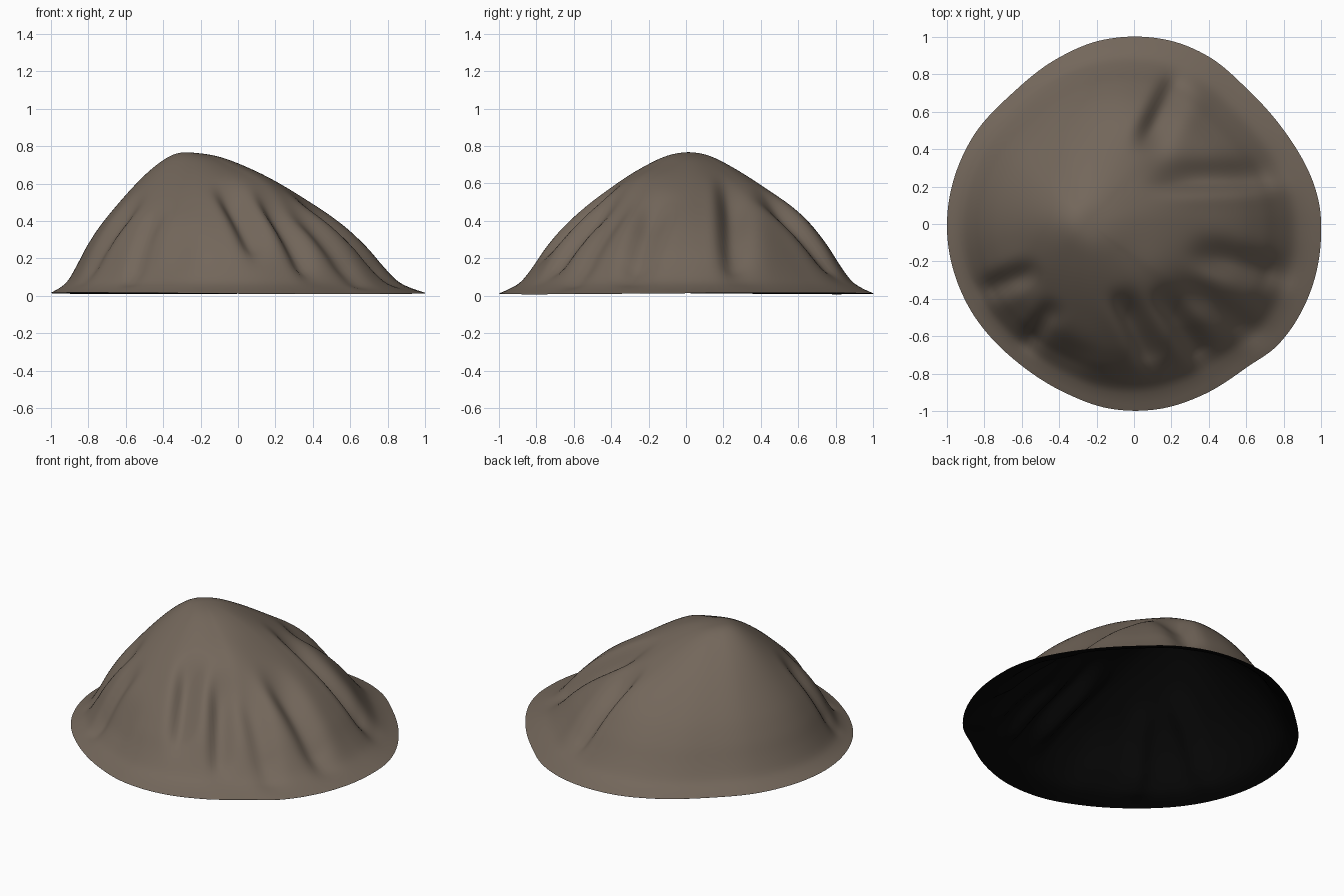
import bpy, bmesh, math
from mathutils import Vector

cube = bpy.data.objects.get("Cube")
if cube:
    bpy.data.objects.remove(cube, do_unlink=True)

SEGMENTS, RINGS = 192, 56
PEAK = Vector((-0.25, 0.01))
HEIGHT, BASE = 0.745, 0.014

# Slope from peak (0) to rim (1), and rim radius by angle in degrees
SLOPE = [(0, 1), (.1, .985), (.2, .93), (.35, .81), (.5, .66), (.65, .48),
         (.75, .325), (.82, .19), (.88, .088), (.93, .042), (1, 0)]
RIM = [(-20, 1.01), (0, 1), (32, .945), (50, .942), (66, .98), (80, 1), (100, .998),
       (115, .975), (133, .955), (152, .98), (180, 1), (205, .99), (230, .967), (248, .975),
       (262, .995), (278, .998), (292, .985), (308, .975), (320, 1.005), (340, 1.01), (360, 1)]

# Cloth folds: start, end, depth, width on the left and right of the crease
FOLDS = [((.06, .42), (.23, .78), .080, .08, .12),
         ((.14, .23), (.74, .24), .085, .13, .07),
         ((.34, -.15), (.82, -.29), .070, .12, .09),
         ((.26, -.32), (.68, -.62), .055, .10, .09),
         ((.14, -.38), (.36, -.72), .075, .11, .07),
         ((-.08, -.39), (.09, -.74), .075, .11, .07),
         ((-.43, -.43), (-.58, -.66), .050, .08, .07),
         ((-.53, -.25), (-.81, -.36), .055, .08, .08),
         ((-.58, -.60), (-.26, -.74), .025, .10, .10)]

# Broad swellings: centre, height, radius
LUMPS = [((-.42, .03), .018, .17), ((.12, -.27), .025, .16), ((-.02, .62), .025, .18),
         ((-.50, .34), .010, .20)]


def smooth_curve(points, x):
    """Hermite curve through the given points."""
    n = len(points)
    i = max(k for k in range(n - 1) if points[k][0] <= x or k == 0)

    def slope(k):
        a, b = points[max(k - 1, 0)], points[min(k + 1, n - 1)]
        return (b[1] - a[1]) / (b[0] - a[0])

    (x0, y0), (x1, y1) = points[i], points[i + 1]
    w = x1 - x0
    u = (x - x0) / w
    m0 = 0 if x0 == 0 else slope(i)
    return (y0 * (1 + 2 * u) * (1 - u) ** 2 + m0 * w * u * (1 - u) ** 2
            + y1 * u * u * (3 - 2 * u) + slope(i + 1) * w * u * u * (u - 1))


def cloth_offset(p):
    """Swellings, and creases with a soft raised lip on each side."""
    total = 0
    for centre, height, radius in LUMPS:
        total += height * math.exp(-(p - Vector(centre)).length_squared / radius ** 2)
    for start, end, depth, left, right in FOLDS:
        a, d = Vector(start), Vector(end) - Vector(start)
        along = (p - a).dot(d) / d.length_squared
        across = (d.x * (p.y - a.y) - d.y * (p.x - a.x)) / d.length
        q = (across / (left if across > 0 else right)) ** 2
        reach = math.exp(-(2 * along - 1.05) ** 4)
        total -= depth * reach * (1 - 0.7 * q) * math.exp(-q)
    return total


def make_material(name, color):
    material = bpy.data.materials.new(name)
    material.use_nodes = True
    material.diffuse_color = color
    shader = material.node_tree.nodes["Principled BSDF"]
    shader.inputs["Base Color"].default_value = color
    shader.inputs["Roughness"].default_value = 0.9
    return material


# Draped mound: rings growing from the off-centre peak to the rim, open below
bm = bmesh.new()
top = bm.verts.new((PEAK.x, PEAK.y, BASE + HEIGHT + cloth_offset(PEAK)))
rings = []
for r in range(1, RINGS + 1):
    t = r / RINGS
    ring = []
    for s in range(SEGMENTS):
        angle = math.tau * s / SEGMENTS
        radius = smooth_curve(RIM, math.degrees(angle))
        rim = Vector((math.cos(angle), math.sin(angle))) * radius
        p = PEAK.lerp(rim, t)
        fade = min(1, (1 - t) / 0.2)
        z = BASE + HEIGHT * smooth_curve(SLOPE, t) + cloth_offset(p) * fade
        z += 0.004 * t ** 8 * math.sin(2 * angle + 0.4)
        ring.append(bm.verts.new((p.x, p.y, max(z, 0.008))))
    rings.append(ring)

for s in range(SEGMENTS):
    n = (s + 1) % SEGMENTS
    bm.faces.new((top, rings[0][s], rings[0][n]))
    for inner, outer in zip(rings, rings[1:]):
        bm.faces.new((inner[s], outer[s], outer[n], inner[n]))

mesh = bpy.data.meshes.new("draped_mound")
bm.to_mesh(mesh)
bm.free()
mound = bpy.data.objects.new("draped_mound", mesh)
bpy.context.collection.objects.link(mound)
mesh.shade_smooth()

# Brown cloth outside, thin black lining inside
mesh.materials.append(make_material("brown_cloth", (0.172, 0.135, 0.104, 1)))
mesh.materials.append(make_material("black_lining", (0.002, 0.002, 0.002, 1)))
lining = mound.modifiers.new("lining", "SOLIDIFY")
lining.thickness = 0.002
lining.offset = -1
lining.use_rim = False
lining.material_offset = 1
